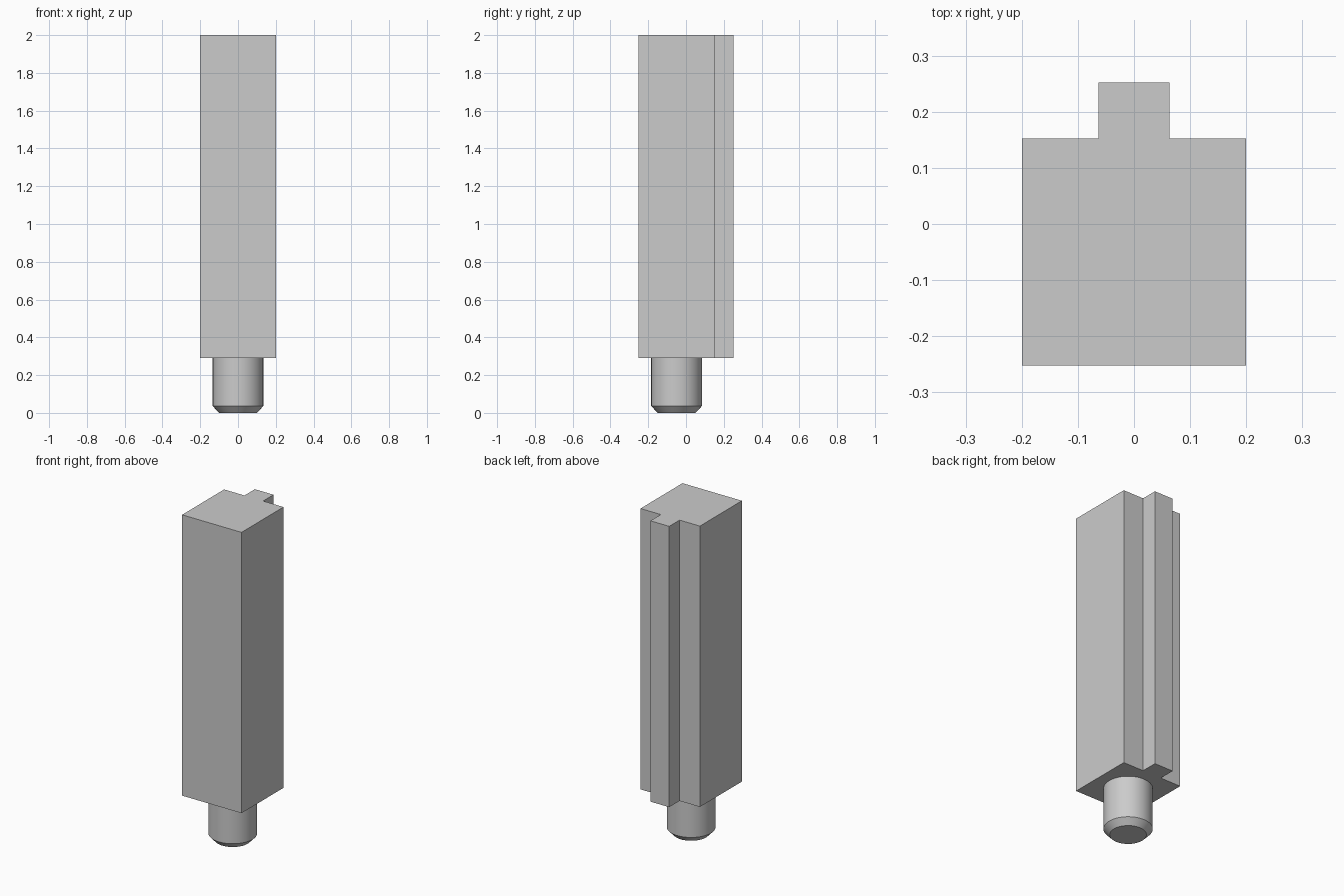
import bpy, bmesh, math

cube = bpy.data.objects.get("Cube")
if cube:
    bpy.data.objects.remove(cube, do_unlink=True)

grey = bpy.data.materials.new("plain grey")
grey.use_nodes = True
colour = (0.6, 0.6, 0.6, 1)
grey.diffuse_color = colour
grey.node_tree.nodes["Principled BSDF"].inputs["Base Color"].default_value = colour


def add_object(name, bm):
    bmesh.ops.recalc_face_normals(bm, faces=bm.faces)
    mesh = bpy.data.meshes.new(name)
    bm.to_mesh(mesh)
    bm.free()
    mesh.materials.append(grey)
    obj = bpy.data.objects.new(name, mesh)
    bpy.context.collection.objects.link(obj)
    return obj


BOTTOM, TOP = 0.29, 2.0
PEG_Y, PEG_R = -0.05, 0.134

# Post with a full-length tongue on its back: mirrored half profile, extruded
half = [(0.2, -0.252), (0.2, 0.152), (0.063, 0.152), (0.063, 0.252)]
profile = half + [(-x, y) for x, y in reversed(half)]
bm = bmesh.new()
base = bm.faces.new([bm.verts.new((x, y, BOTTOM)) for x, y in profile])
top = bmesh.ops.extrude_face_region(bm, geom=[base], use_keep_orig=True)["geom"]
bmesh.ops.translate(bm, vec=(0, 0, TOP - BOTTOM),
                    verts=[v for v in top if isinstance(v, bmesh.types.BMVert)])
add_object("tongued_post", bm)

# Round peg with a chamfered tip: lathed outline
outline = [(0, 0), (0.1, 0), (PEG_R, 0.036), (PEG_R, BOTTOM)]
bm = bmesh.new()
verts = [bm.verts.new((r, PEG_Y, z)) for r, z in outline]
edges = [bm.edges.new(pair) for pair in zip(verts, verts[1:])]
bmesh.ops.spin(bm, geom=verts + edges, cent=(0, PEG_Y, 0), axis=(0, 0, 1),
               angle=math.tau, steps=64, use_merge=True)
bmesh.ops.remove_doubles(bm, verts=bm.verts, dist=0.0001)
peg = add_object("bottom_peg", bm)
# spin about the peg axis starts at x = 0 offset, so the peg stays centred
bpy.context.view_layer.objects.active = peg
peg.select_set(True)
bpy.ops.object.shade_smooth_by_angle(angle=math.radians(30))
